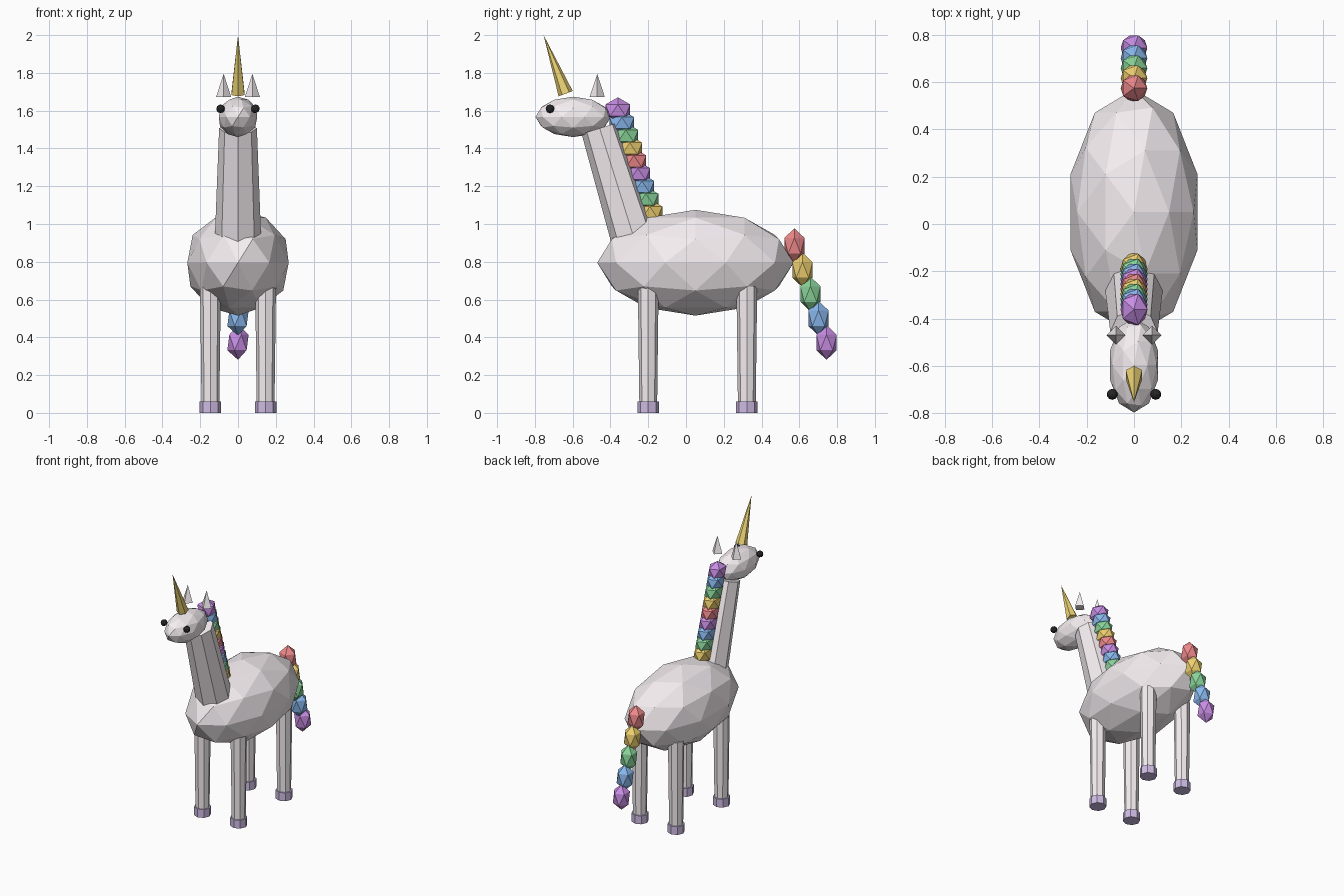
import bpy
from math import atan2
from mathutils import Vector

if "Cube" in bpy.data.objects:
    bpy.data.objects.remove(bpy.data.objects["Cube"])


def material(name, rgb):
    m = bpy.data.materials.new(name)
    m.diffuse_color = (*rgb, 1)
    m.use_nodes = True
    m.node_tree.nodes["Principled BSDF"].inputs["Base Color"].default_value = m.diffuse_color
    return m


coat = material("coat", (0.92, 0.86, 0.89))
gold = material("gold", (0.85, 0.66, 0.18))
hoof_mat = material("hoof_lilac", (0.62, 0.50, 0.78))
black = material("black", (0.02, 0.02, 0.02))
rainbow = [
    material("red", (0.86, 0.25, 0.26)),
    material("yellow", (0.86, 0.63, 0.16)),
    material("green", (0.25, 0.66, 0.32)),
    material("blue", (0.25, 0.48, 0.85)),
    material("purple", (0.58, 0.27, 0.78)),
]


def finish(name, mat):
    ob = bpy.context.object
    ob.name = ob.data.name = name
    ob.data.materials.append(mat)
    return ob


def ball(name, loc, scale, mat, subdiv=2):
    """Faceted ellipsoid."""
    bpy.ops.mesh.primitive_ico_sphere_add(subdivisions=subdiv, radius=1, location=loc)
    ob = finish(name, mat)
    ob.scale = scale
    return ob


def taper(name, start, end, r1, r2, sides, mat):
    """Cone or tapered post between two points, leaning only in the yz plane."""
    a, b = Vector(start), Vector(end)
    d = b - a
    bpy.ops.mesh.primitive_cone_add(vertices=sides, radius1=r1, radius2=r2, depth=d.length,
                                    location=(a + b) / 2, rotation=(atan2(-d.y, d.z), 0, 0))
    return finish(name, mat)


# Body, neck, head and horn
ball("body", (0, 0.05, 0.795), (0.282, 0.52, 0.28), coat)
taper("neck", (0, -0.28, 0.94), (0, -0.457, 1.507), 0.122, 0.10, 8, coat)
ball("head", (0, -0.597, 1.567), (0.107, 0.20, 0.107), coat)
taper("horn", (0, -0.637, 1.69), (0, -0.754, 2.0), 0.04, 0, 6, gold)

# Paired parts: ears, eyes, legs and hooves
for side, s in (("right", -1), ("left", 1)):
    taper(f"{side}_ear", (s * 0.076, -0.47, 1.673), (s * 0.076, -0.47, 1.795), 0.04, 0, 4, coat)
    ball(f"{side}_eye", (s * 0.092, -0.72, 1.61), (0.023,) * 3, black)
    for end, y in (("front", -0.20), ("back", 0.322)):
        x = s * 0.146
        taper(f"{end}_{side}_leg", (x, y, 0.03), (x, y, 0.67), 0.047, 0.055, 8, coat)
        taper(f"{end}_{side}_hoof", (x, y, 0), (x, y, 0.06), 0.057, 0.057, 8, hoof_mat)

# Mane: beads climbing the back of the neck
for i in range(10):
    ball(f"mane_bead_{i + 1}", (0, -0.17 - 0.0212 * i, 0.995 + 0.0675 * i),
         (0.064, 0.077, 0.068), rainbow[i % 5], 1)

# Tail: long beads hanging from the rump
for i in range(5):
    ball(f"tail_bead_{i + 1}", (0, 0.574 + 0.0425 * i, 0.885 - 0.128 * i),
         (0.063, 0.063, 0.092), rainbow[i], 1)
